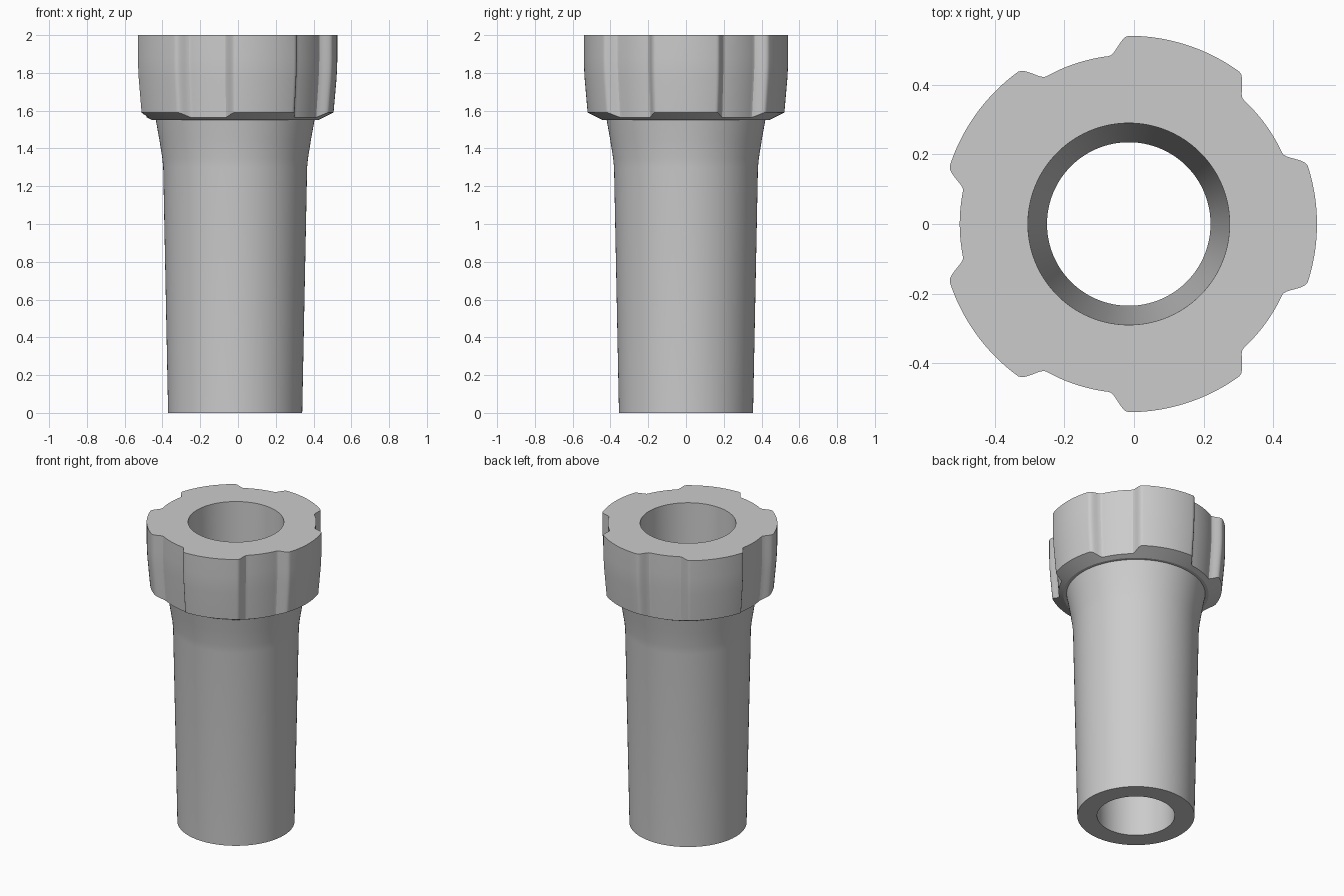
import bpy, bmesh
from math import sin, cos, pi, radians

cube = bpy.data.objects.get("Cube")
if cube:
    bpy.data.objects.remove(cube)

STEPS = 360          # points around the axis
LOBES = 5
AXIS_X = -0.015      # the five-lobed collar is not symmetric in x
TIP, VALLEY = 0.541, 0.486


def lobe_radius(angle):
    """Collar radius: wide flat lobes, rounded flanks, shallow valleys."""
    pitch = 2 * pi / LOBES
    off = abs((angle + pitch / 2) % pitch - pitch / 2)
    t = (off - radians(18)) / radians(6.7)
    t = min(max(t, 0), 1)
    return TIP + (VALLEY - TIP) * t * t * (3 - 2 * t)


def circle(r, z):
    return lambda a: (r, z)


def lobed(scale, z):
    return lambda a: (lobe_radius(a) * scale, z)


def lobed_foot(scale):
    """Lower rim of the collar, cut by a shallow cone."""
    def point(a):
        r = lobe_radius(a) * scale
        return r, 1.55 + (r - 0.44) * 0.5
    return point


# Closed section: up the shaft, around the collar, down the tapered bore
section = [
    circle(0.355, 0), circle(0.381, 1.3), circle(0.386, 1.35),
    circle(0.402, 1.45), circle(0.42, 1.55), circle(0.44, 1.55),
    lobed_foot(0.963), lobed(0.992, 1.77), lobed(0.998, 1.83), lobed(1, 1.88),
    lobed(1, 2), circle(0.29, 2), circle(0.235, 0),
]

bm = bmesh.new()
rings = []
for point in section:
    ring = []
    for i in range(STEPS):
        a = 2 * pi * i / STEPS
        r, z = point(a)
        ring.append(bm.verts.new((AXIS_X + r * cos(a), r * sin(a), z)))
    rings.append(ring)
for k, low in enumerate(rings):
    high = rings[(k + 1) % len(rings)]
    for i in range(STEPS):
        j = (i + 1) % STEPS
        bm.faces.new((low[i], low[j], high[j], high[i]))
bmesh.ops.recalc_face_normals(bm, faces=bm.faces)

mesh = bpy.data.meshes.new("lobed_sleeve")
bm.to_mesh(mesh)
bm.free()
sleeve = bpy.data.objects.new("lobed_sleeve", mesh)
bpy.context.collection.objects.link(sleeve)

# Plain grey finish
grey = bpy.data.materials.new("plain_grey")
grey.use_nodes = True
colour = (0.6, 0.6, 0.6, 1)
grey.diffuse_color = colour
grey.node_tree.nodes["Principled BSDF"].inputs["Base Color"].default_value = colour
mesh.materials.append(grey)

# Smooth walls with crisp rims
bpy.ops.object.select_all(action='DESELECT')
sleeve.select_set(True)
bpy.context.view_layer.objects.active = sleeve
bpy.ops.object.shade_smooth_by_angle(angle=radians(25))
